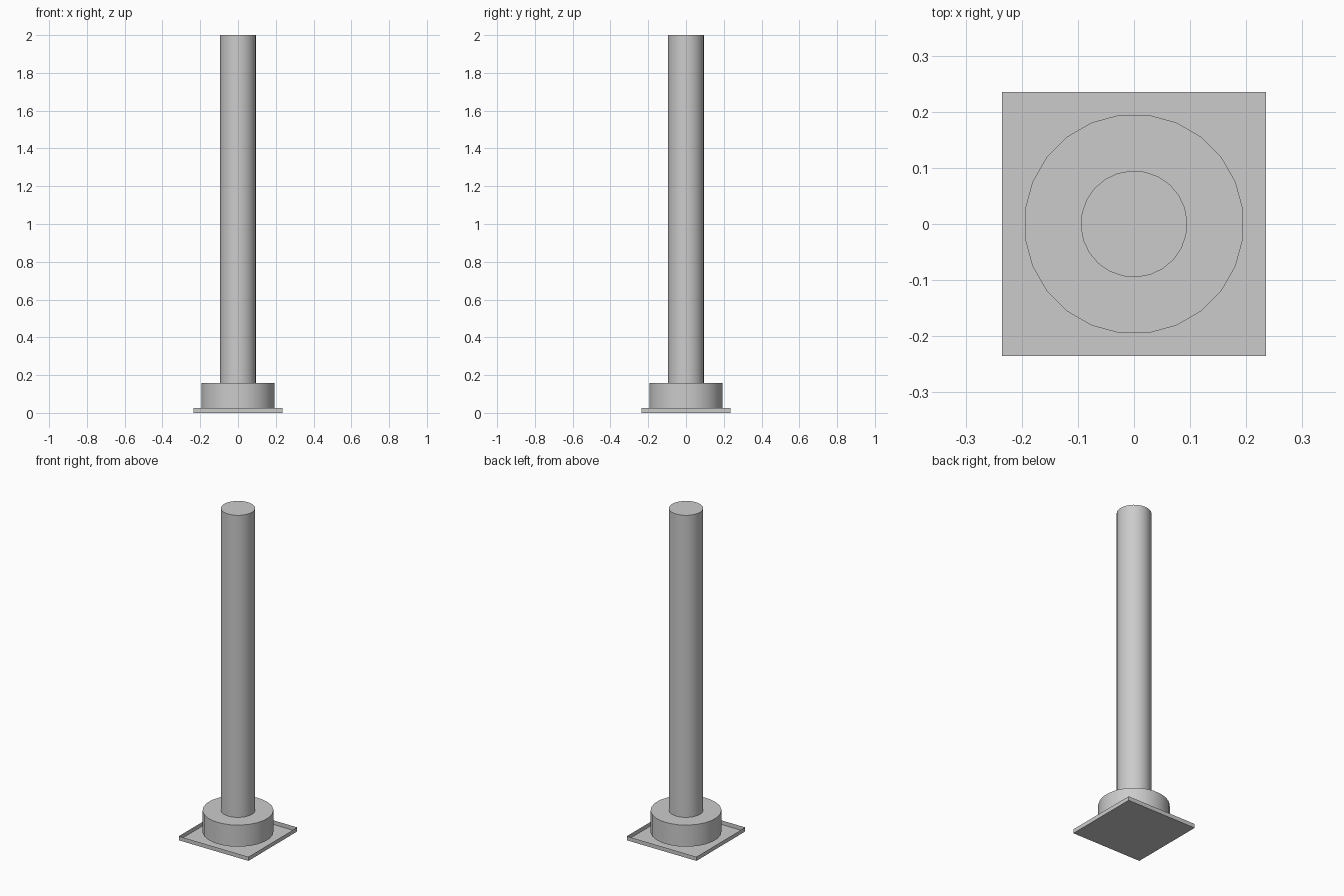
import bpy
import bmesh
from math import radians
from mathutils import Matrix, Vector

default = bpy.data.objects.get("Cube")
if default:
    bpy.data.objects.remove(default, do_unlink=True)

grey = bpy.data.materials.new("light_grey")
grey.use_nodes = True
colour = (0.6, 0.6, 0.6, 1)
grey.diffuse_color = colour
grey.node_tree.nodes["Principled BSDF"].inputs["Base Color"].default_value = colour

TRAY_SIZE, TRAY_TOP = 0.47, 0.025
COLLAR_TOP, POLE_TOP = 0.157, 2.0


def add_part(name, bm):
    mesh = bpy.data.meshes.new(name)
    bm.to_mesh(mesh)
    bm.free()
    mesh.materials.append(grey)
    obj = bpy.data.objects.new(name, mesh)
    bpy.context.collection.objects.link(obj)
    return obj


def add_cylinder(name, radius, bottom, top, turn):
    bm = bmesh.new()
    place = Matrix.Translation((0, 0, (bottom + top) / 2)) @ Matrix.Rotation(radians(turn), 4, "Z")
    bmesh.ops.create_cone(bm, cap_ends=True, segments=24, radius1=radius,
                          radius2=radius, depth=top - bottom, matrix=place)
    obj = add_part(name, bm)
    bpy.ops.object.select_all(action="DESELECT")
    obj.select_set(True)
    bpy.context.view_layer.objects.active = obj
    bpy.ops.object.shade_smooth_by_angle(angle=radians(30))


# Square base: a shallow thin-walled tray, open at the top
bm = bmesh.new()
size = Matrix.Diagonal(Vector((TRAY_SIZE, TRAY_SIZE, TRAY_TOP, 1)))
bmesh.ops.create_cube(bm, size=1, matrix=Matrix.Translation((0, 0, TRAY_TOP / 2)) @ size)
lid = [f for f in bm.faces if f.normal.z > 0.9]
bmesh.ops.delete(bm, geom=lid, context="FACES_ONLY")
add_part("base_tray", bm)

# Round collar and the tall pole rising from it
add_cylinder("collar", 0.196, TRAY_TOP, COLLAR_TOP, 7.5)
add_cylinder("pole", 0.095, COLLAR_TOP, POLE_TOP, 3)
